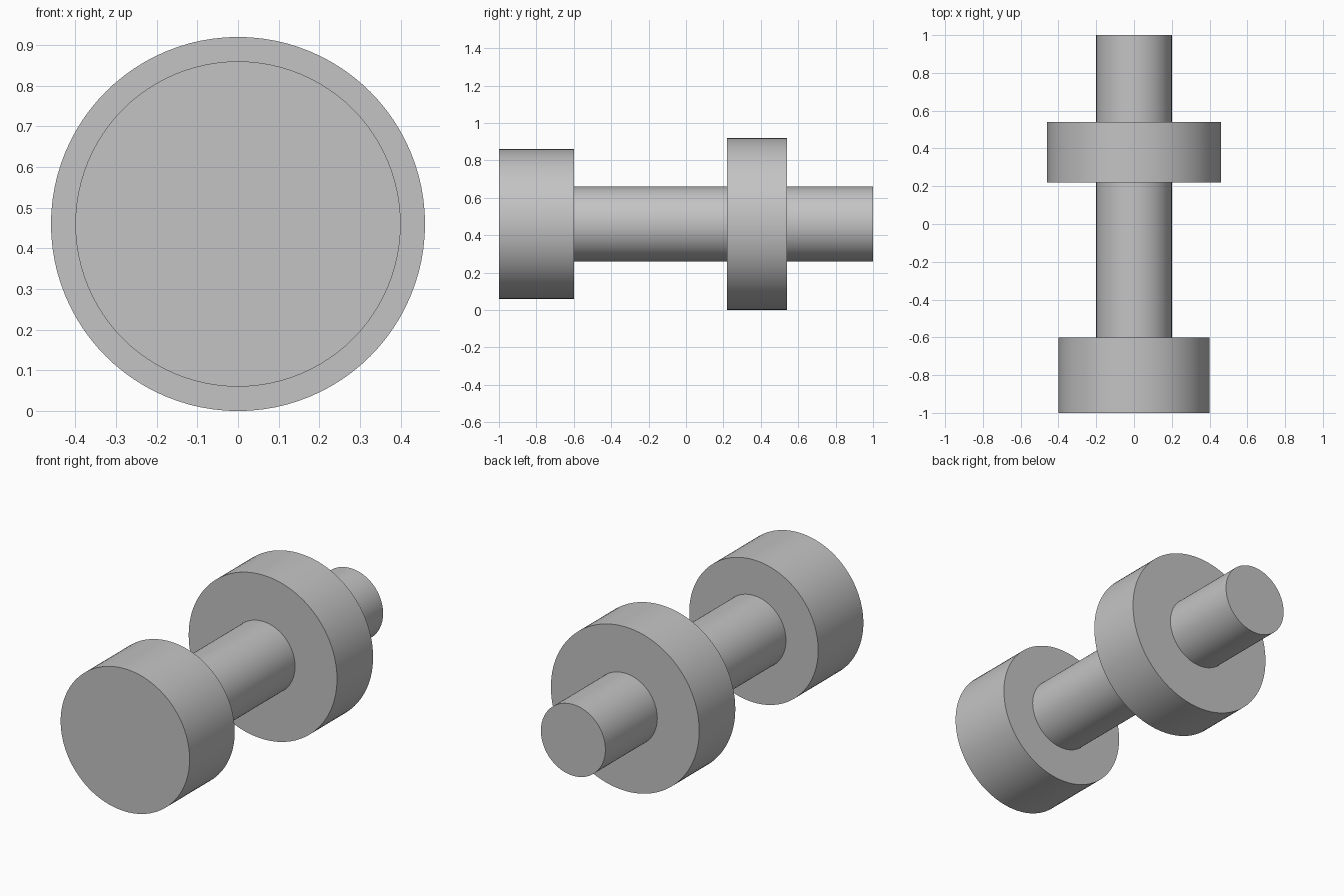
import bpy
import math

cube = bpy.data.objects.get("Cube")
if cube:
    bpy.data.objects.remove(cube, do_unlink=True)

AXIS_HEIGHT = 0.46

grey = bpy.data.materials.new("plain grey")
grey.use_nodes = True
colour = (0.55, 0.55, 0.55, 1)
grey.diffuse_color = colour
grey.node_tree.nodes["Principled BSDF"].inputs["Base Color"].default_value = colour


def cylinder(name, radius, front, back):
    """Smooth cylinder lying along y between front and back."""
    bpy.ops.mesh.primitive_cylinder_add(
        vertices=96, radius=radius, depth=back - front,
        location=(0, (front + back) / 2, AXIS_HEIGHT),
        rotation=(math.pi / 2, 0, 0))
    part = bpy.context.object
    part.name = name
    part.data.materials.append(grey)
    bpy.ops.object.shade_smooth_by_angle(angle=math.radians(30))
    return part


# Wide head at the front
cylinder("head", 0.40, -1.0, -0.6)
# Long shaft from the head to the back end
cylinder("shaft", 0.20, -0.62, 1.0)
# Thick collar around the shaft
cylinder("collar", 0.46, 0.22, 0.54)
